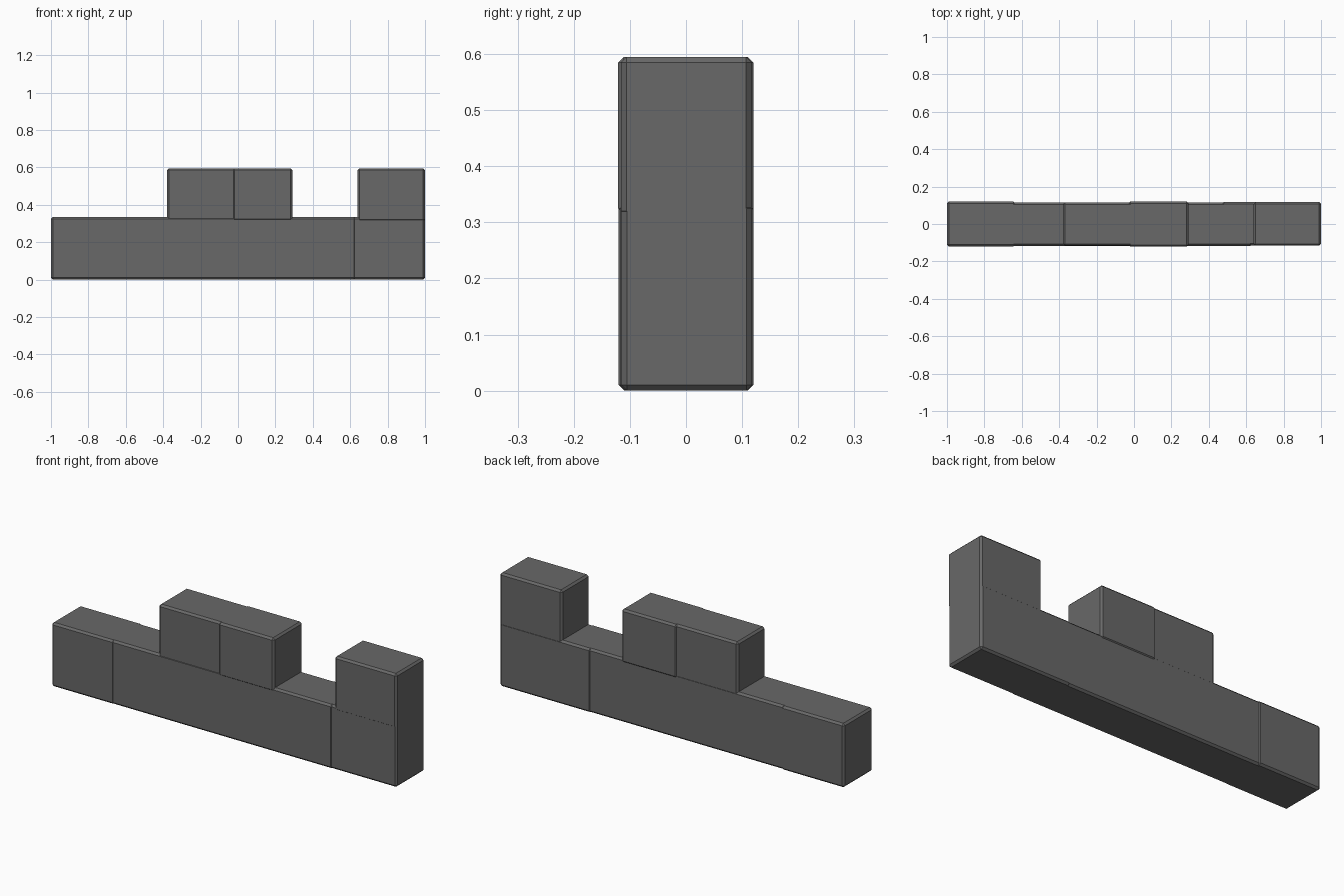
import bpy

if "Cube" in bpy.data.objects:
    bpy.data.objects.remove(bpy.data.objects["Cube"])

# Dark grey stone
stone = bpy.data.materials.new("dark_stone")
stone.diffuse_color = (0.14, 0.14, 0.14, 1)
stone.use_nodes = True
stone.node_tree.nodes["Principled BSDF"].inputs["Base Color"].default_value = stone.diffuse_color


def block(name, x, y, z, chamfer=0.01):
    """Chamfered box spanning the given (min, max) ranges."""
    bpy.ops.mesh.primitive_cube_add(
        size=1, location=[(a + b) / 2 for a, b in (x, y, z)])
    ob = bpy.context.object
    ob.name = name
    ob.scale = [b - a for a, b in (x, y, z)]
    bpy.ops.object.transform_apply(location=False, rotation=False, scale=True)
    mod = ob.modifiers.new("chamfer", 'BEVEL')
    mod.width = chamfer
    mod.segments = 1
    ob.data.materials.append(stone)
    return ob


# Lower course: three overlapping stones, slightly staggered in depth
block("base_left", (-1.0, -0.635), (-0.12, 0.12), (0.0, 0.335))
block("base_middle", (-0.68, 0.63), (-0.118, 0.115), (0.0, 0.335))
block("base_right", (0.47, 1.0), (-0.115, 0.118), (0.0, 0.335))

# Upper course: raised merlons, the middle one overhanging a little
block("merlon_left", (-0.38, 0.0), (-0.116, 0.114), (0.31, 0.595))
block("merlon_middle", (-0.03, 0.292), (-0.121, 0.12), (0.315, 0.595))
block("merlon_right", (0.64, 1.0), (-0.116, 0.117), (0.31, 0.595))
